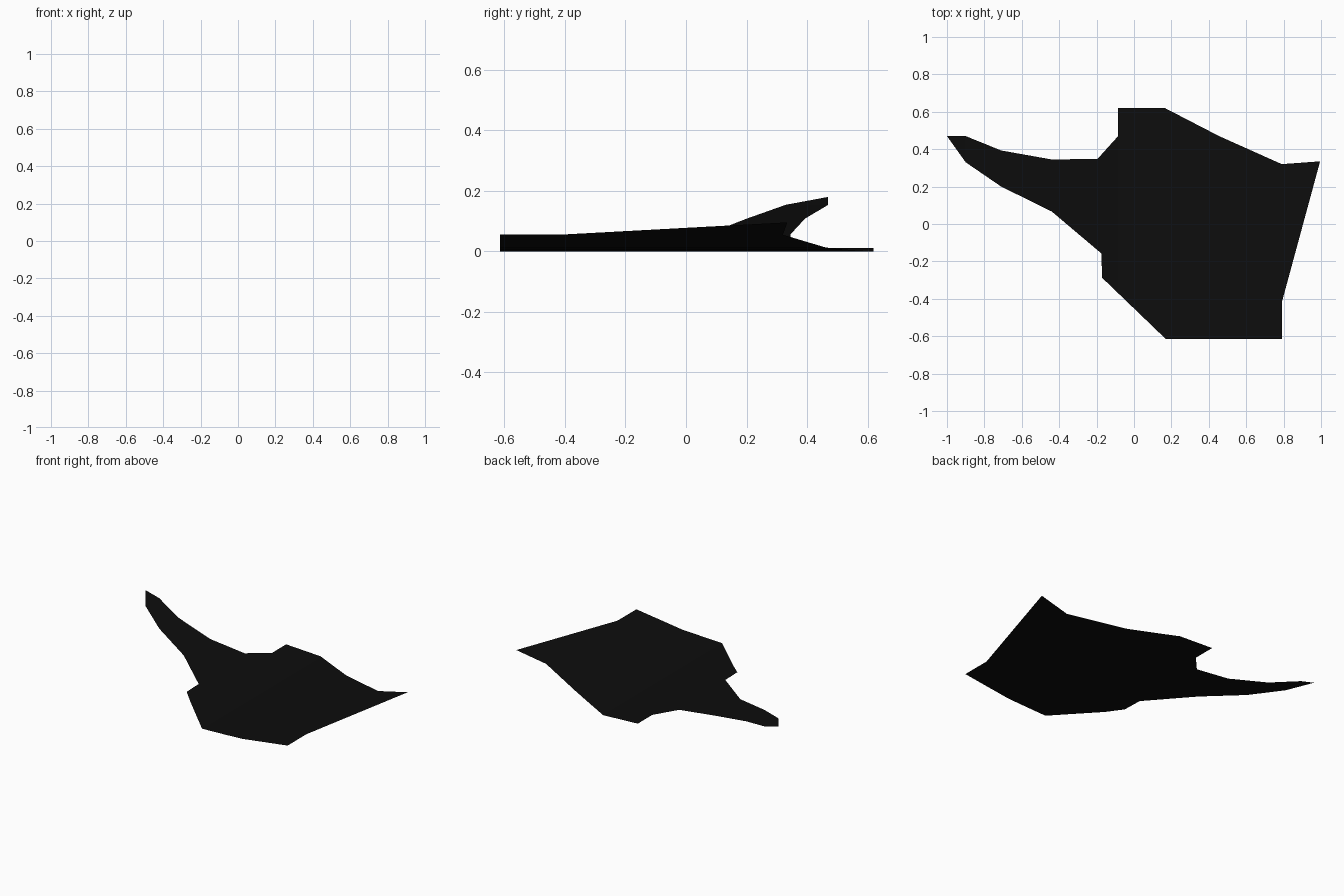
import bpy, bmesh

if "Cube" in bpy.data.objects:
    bpy.data.objects.remove(bpy.data.objects["Cube"])

# Plan outline of the thin wing-like sheet (x, y), counter-clockwise
OUTLINE = [(-1, .47), (-.9, .33), (-.71, .2), (-.44, .067), (-.175, -.157),
           (-.17, -.288), (.17, -.298), (.32, -.42), (.17, -.615), (.79, -.615),
           (.79, -.42), (.995, .335), (.79, .32), (.455, .47), (.165, .47),
           (.165, .62), (-.085, .62), (-.085, .47), (-.195, .348), (-.44, .345),
           (-.71, .393), (-.9, .47)]

# Side-to-side curvature (x, z): the sheet bends only along x
CURVE = [(-1, .18), (-.9, .154), (-.71, .108), (-.44, .056), (-.18, .026),
         (-.085, .012), (.17, 0), (.32, .005), (.46, .011), (.79, .055), (1, .097)]


def height(x):
    for (x0, z0), (x1, z1) in zip(CURVE, CURVE[1:]):
        if x <= x1:
            return z0 + (z1 - z0) * (x - x0) / (x1 - x0)
    return CURVE[-1][1]


# Fill the outline, crease it at each bend, then lift it onto the curve
bm = bmesh.new()
bm.faces.new([bm.verts.new((x, y, 0)) for x, y in OUTLINE])
bmesh.ops.triangulate(bm, faces=bm.faces[:])
for x, _ in CURVE[1:-1]:
    bmesh.ops.bisect_plane(bm, geom=bm.verts[:] + bm.edges[:] + bm.faces[:],
                           dist=1e-5, plane_co=(x, 0, 0), plane_no=(1, 0, 0))
for v in bm.verts:
    v.co.z = height(v.co.x)
bm.normal_update()
for f in bm.faces:
    if f.normal.z < 0:
        f.normal_flip()

mesh = bpy.data.meshes.new("curved_sheet")
bm.to_mesh(mesh)
bm.free()
sheet = bpy.data.objects.new("curved_sheet", mesh)
bpy.context.collection.objects.link(sheet)

black = bpy.data.materials.new("black")
black.diffuse_color = (.004, .004, .004, 1)
black.use_nodes = True
black.node_tree.nodes["Principled BSDF"].inputs["Base Color"].default_value = black.diffuse_color
mesh.materials.append(black)
